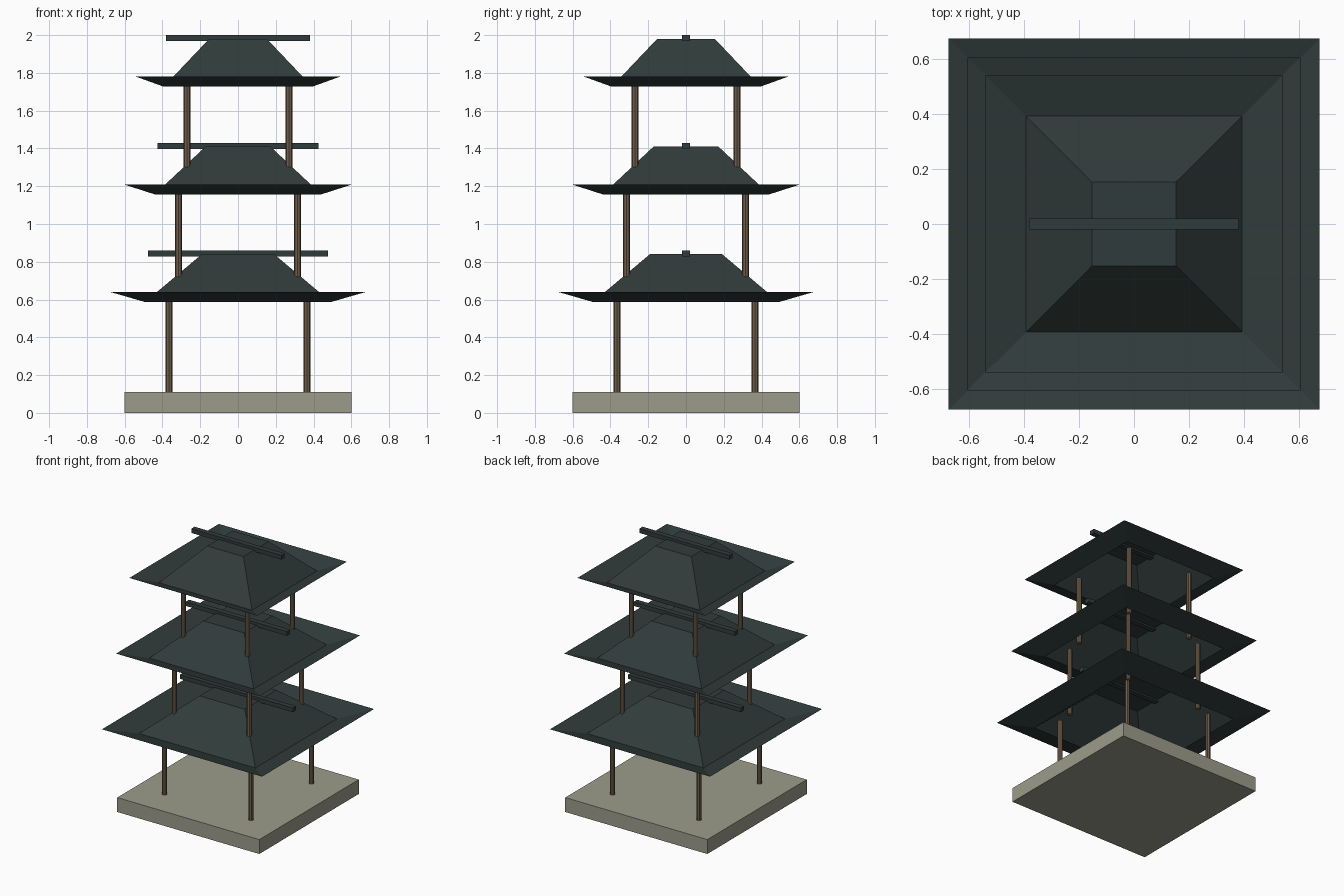
import bpy, bmesh, math
from mathutils import Matrix

if "Cube" in bpy.data.objects:
    bpy.data.objects.remove(bpy.data.objects["Cube"])


def material(name, rgb):
    m = bpy.data.materials.new(name)
    m.diffuse_color = (*rgb, 1.0)
    m.use_nodes = True
    m.node_tree.nodes["Principled BSDF"].inputs["Base Color"].default_value = m.diffuse_color
    return m


STONE = material("grey stone", (0.33, 0.33, 0.26))
WOOD = material("brown wood", (0.16, 0.115, 0.07))
TILE = material("dark roof tile", (0.03, 0.044, 0.043))


def finish(name, bm, mat):
    mesh = bpy.data.meshes.new(name)
    bm.to_mesh(mesh)
    bm.free()
    mesh.materials.append(mat)
    obj = bpy.data.objects.new(name, mesh)
    bpy.context.collection.objects.link(obj)
    return obj


def box(name, size, z0, mat):
    bm = bmesh.new()
    bmesh.ops.create_cube(bm, size=1.0, matrix=Matrix.Translation(
        (0, 0, z0 + size[2] / 2)) @ Matrix.Diagonal((*size, 1)))
    return finish(name, bm, mat)


def column(name, x, y, z0, z1, radius, mat):
    bm = bmesh.new()
    bmesh.ops.create_cone(bm, cap_ends=True, segments=8, radius1=radius,
                          radius2=radius, depth=z1 - z0,
                          matrix=Matrix.Translation((x, y, (z0 + z1) / 2)))
    return finish(name, bm, mat)


def square_roof(name, profile, mat):
    """Thin square shell through (half width, height) rings, capped on top."""
    bm = bmesh.new()
    rings = [[bm.verts.new((sx * h, sy * h, z))
              for sx, sy in ((-1, -1), (1, -1), (1, 1), (-1, 1))]
             for h, z in profile]
    for a, b in zip(rings, rings[1:]):
        for i in range(4):
            j = (i + 1) % 4
            bm.faces.new((a[i], a[j], b[j], b[i]))
    bm.faces.new(rings[-1])
    return finish(name, bm, mat)


# Stone platform
box("stone_base", (1.2, 1.2, 0.11), 0.0, STONE)

# Three storeys: column offset and eave half width shrink going up
PITCH = 0.57
for i, (post, eave) in enumerate(((0.365, 0.676), (0.316, 0.606), (0.271, 0.54))):
    z = 0.11 + PITCH * i
    tier = f"tier_{i + 1}"
    # Four corner columns, running slightly into the roofs
    for sx, fx in ((-1, "left"), (1, "right")):
        for sy, fy in ((-1, "front"), (1, "back")):
            column(f"{tier}_{fy}_{fx}_column", sx * post, sy * post,
                   z, z + 0.52, 0.0185, WOOD)
    # Roof: upturned eave, steep slopes, flat top; open underneath
    square_roof(f"{tier}_roof", [(eave, z + 0.53), (eave * 0.728, z + 0.477),
                                 (eave * 0.283, z + 0.73)], TILE)
    # Ridge beam across the top
    box(f"{tier}_ridge_beam", (eave * 1.41, 0.04, 0.032), z + 0.718, TILE)
